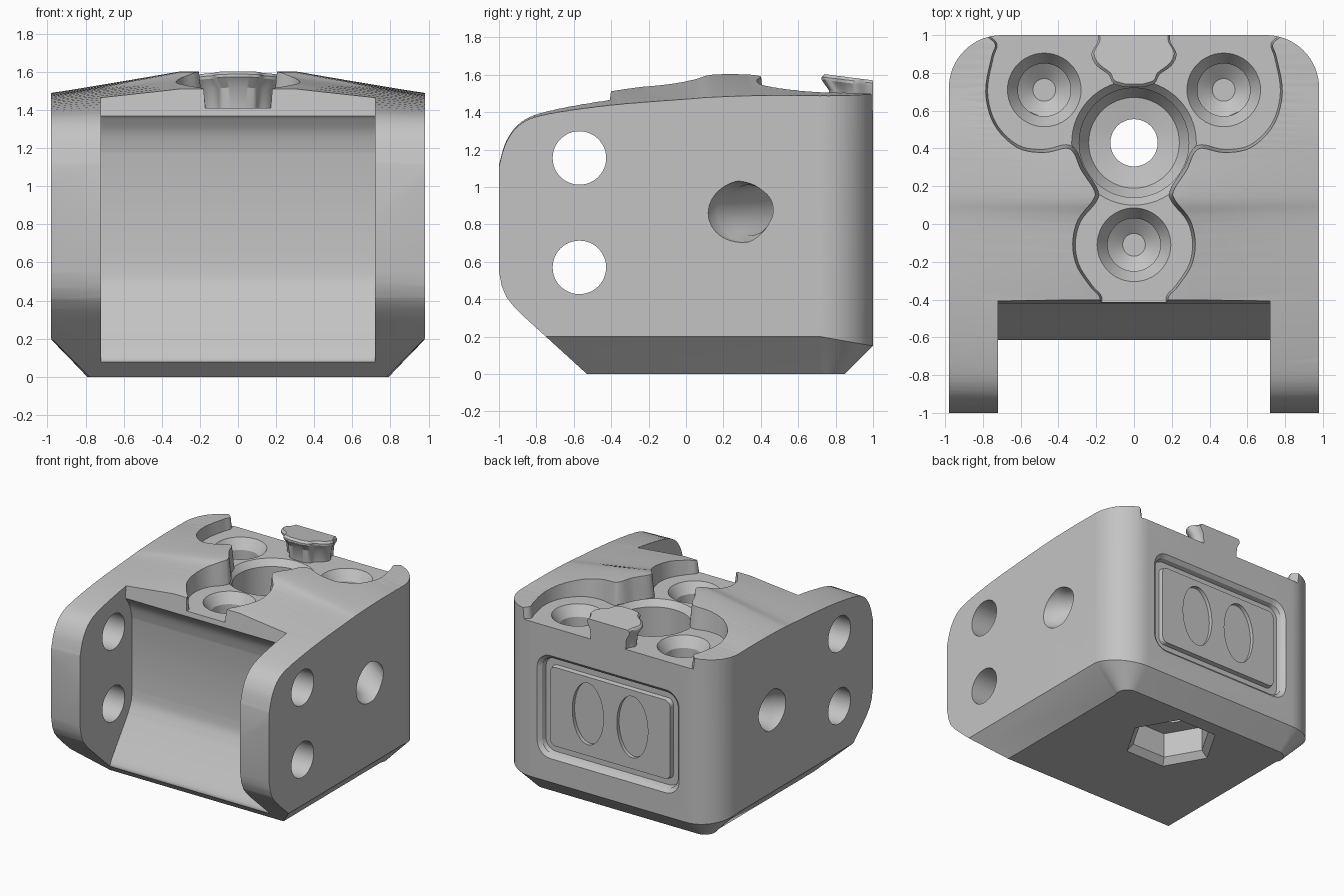
import bpy, bmesh, math
from mathutils import Vector

cube = bpy.data.objects.get("Cube")
if cube:
    bpy.data.objects.remove(cube, do_unlink=True)

grey = bpy.data.materials.new("plain grey")
grey.use_nodes = True
COLOUR = (0.55, 0.55, 0.55, 1)
grey.diffuse_color = COLOUR
grey.node_tree.nodes["Principled BSDF"].inputs["Base Color"].default_value = COLOUR


def loft(name, rings):
    """Closed solid through rings that share a point count."""
    bm = bmesh.new()
    rows = [[bm.verts.new(p) for p in ring] for ring in rings]
    n = len(rows[0])
    for a, b in zip(rows, rows[1:]):
        for i in range(n):
            j = (i + 1) % n
            bm.faces.new((a[i], a[j], b[j], b[i]))
    bm.faces.new(rows[0][::-1])
    bm.faces.new(rows[-1])
    bm.normal_update()
    bmesh.ops.triangulate(bm, faces=bm.faces[:])
    if bm.calc_volume(signed=True) < 0:
        bmesh.ops.reverse_faces(bm, faces=bm.faces[:])
    mesh = bpy.data.meshes.new(name)
    bm.to_mesh(mesh)
    bm.free()
    ob = bpy.data.objects.new(name, mesh)
    bpy.context.collection.objects.link(ob)
    return ob


def volume(mesh):
    bm = bmesh.new()
    bm.from_mesh(mesh)
    v = bm.calc_volume(signed=True)
    bm.free()
    return v


def combine(target, tool, operation="DIFFERENCE"):
    """Boolean that keeps the first solver result with a sensible volume."""
    for solver in ("MANIFOLD", "EXACT"):
        mod = target.modifiers.new("combine", "BOOLEAN")
        mod.operation, mod.object, mod.solver = operation, tool, solver
        mod.use_self = True
        graph = bpy.context.evaluated_depsgraph_get()
        mesh = bpy.data.meshes.new_from_object(target.evaluated_get(graph))
        target.modifiers.clear()
        change = volume(mesh) / volume(target.data)
        if 0.5 < change < 1.2 and abs(change - 1) > 0.00001:
            target.data = mesh
            break
    bpy.data.objects.remove(tool, do_unlink=True)


def spline(points, steps=5):
    """Smooth open curve through the points."""
    pts = [Vector(p) for p in points]
    out = []
    for i in range(len(pts) - 1):
        a, b, c, d = pts[max(i - 1, 0)], pts[i], pts[i + 1], pts[min(i + 2, len(pts) - 1)]
        for k in range(steps):
            t = k / steps
            out.append(0.5 * (2 * b + (c - a) * t + (2 * a - 5 * b + 4 * c - d) * t * t
                              + (3 * b - a - 3 * c + d) * t ** 3))
    return out + [pts[-1]]


def mirrored(half):
    return [(p[0], p[1]) for p in half] + [(-p[0], p[1]) for p in reversed(half)]


def bore(name, origin, direction, steps, sides=48):
    """Turned cutter; steps are (radius, distance along direction)."""
    turn = Vector(direction).to_track_quat("Z", "Y")
    circle = [(math.cos(math.tau * i / sides), math.sin(math.tau * i / sides)) for i in range(sides)]
    return loft(name, [[Vector(origin) + turn @ Vector((r * c, r * s, d)) for c, s in circle]
                       for r, d in steps])


def rounded(w, h, r, n=8):
    """Rounded rectangle from half sizes."""
    out = []
    for q, (sx, sy) in enumerate(((1, 1), (-1, 1), (-1, -1), (1, -1))):
        for k in range(n + 1):
            a = math.pi / 2 * (q + k / n)
            out.append((sx * (w - r) + r * math.cos(a), sy * (h - r) + r * math.sin(a)))
    return out


def back_plate(name, layers, cx=0, cz=0.76):
    """Solid on the back wall; layers are (outline, y)."""
    return loft(name, [[(cx + x, y, cz + z) for x, z in shape] for shape, y in layers])


# Block plan: rounded back corners and a chamfer around the base
def plan(level):
    ring = [(0.78 if level == 0 else 0.98, -1.2, (0, 0.2, 1.8)[level])]
    for k in range(17):
        a = math.pi / 2 * k / 16
        d = 0.2 - 0.05 * math.sin(a)
        r = 0.28 - (d if level == 0 else 0)
        ring.append((0.7 + r * math.cos(a), 0.72 + r * math.sin(a), (0, d, 1.8)[level]))
    return ring + [(-x, y, z) for x, y, z in reversed(ring)]


body = loft("mount_block", [plan(i) for i in range(3)])

# Side profile: sloped front foot, round nose and a roof that peaks in the middle
foot = [(1.2, -0.05), (-0.475, -0.05), (-0.87, 0.31), (-0.92, 0.36), (-0.96, 0.41),
        (-0.985, 0.47), (-1, 0.55)]
roof = spline([(-1, 1.13, 1.11), (-0.96, 1.26, 1.24), (-0.88, 1.36, 1.34), (-0.74, 1.43, 1.39),
               (-0.41, 1.51, 1.437), (0, 1.565, 1.47), (0.14, 1.6, 1.48), (0.37, 1.6, 1.488),
               (0.55, 1.585, 1.49), (0.75, 1.55, 1.488), (1, 1.53, 1.485), (1.2, 1.52, 1.484)])


def section(x):
    f = max(0, (abs(x) - 0.3) / 0.68)
    return [(x, y, z) for y, z in foot] + [(x, y, c + (s - c) * f) for y, c, s in roof]


combine(body, loft("profile", [section(x) for x in (-1.1, -0.3, 0.3, 1.1)]), "INTERSECT")

# Front channel between the two arms
channel = [(-1.3, 2), (-0.4, 2), (-0.4, 1.52), (-0.42, 1.37)]
for bend in ([(-0.41, 1.36), (-0.36, 1.28), (-0.33, 1.17)],
             [(-0.33, 0.6), (-0.345, 0.5), (-0.39, 0.41)],
             [(-0.55, 0.19), (-0.6, 0.12), (-0.615, 0.08), (-0.6, 0.03)]):
    channel += [(p.x, p.y) for p in spline(bend)]
channel.append((-1.3, 0.03))
combine(body, loft("channel", [[(x, y, z) for y, z in channel] for x in (-0.72, 0.72)]))

# Lobed pocket in the roof, with a slight draft on its wall
rim = mirrored(spline([(0.2, -0.46), (0.18, -0.39), (0.23, -0.33), (0.3, -0.22), (0.32, -0.1),
                       (0.29, 0.02), (0.21, 0.12), (0.2, 0.18), (0.27, 0.29), (0.31, 0.38),
                       (0.36, 0.41), (0.48, 0.385), (0.62, 0.41), (0.74, 0.53), (0.785, 0.7),
                       (0.755, 0.88), (0.735, 0.95), (0.78, 1), (0.82, 1.1)]))


def grown(ring, amount):
    out = []
    for i, p in enumerate(ring):
        t = (Vector(ring[(i + 1) % len(ring)]) - Vector(ring[i - 1])).normalized()
        out.append((p[0] + t.y * amount, p[1] - t.x * amount))
    return out


FLOOR = 1.41
combine(body, loft("pocket", [[(x, y, z) for x, y in grown(rim, g)]
                              for g, z in ((-0.01, FLOOR), (0.015, 1.65))]))

# Lug at the back of the pocket
lug = mirrored(spline([(0.19, 1), (0.195, 0.96), (0.225, 0.9), (0.2, 0.84), (0.135, 0.79),
                       (0.11, 0.745), (0.05, 0.725)], 4))


def lug_ring(scale, base, slope):
    return [(x * scale, 1 - (1 - y) * scale, base + slope * (1 - y)) for x, y in lug]


combine(body, loft("lug", [lug_ring(0.82, FLOOR - 0.02, 0), lug_ring(0.86, 1.49, 0.1),
                           lug_ring(1, 1.54, 0.12), lug_ring(1, 1.555, 0.12),
                           lug_ring(0.94, 1.57, 0.12)]), "UNION")

# Central bore, through hole and hexagonal nut seat underneath
DOWN, UP = (0, 0, -1), (0, 0, 1)
combine(body, bore("centre_bore", (0, 0.43, FLOOR), DOWN,
                   [(0.33, -0.01), (0.33, 0), (0.29, 0.05), (0.29, 0.86), (0.24, 0.94),
                    (0.125, 0.96), (0.125, 1.6)], 64))
combine(body, bore("nut_seat", (0, 0.43, 0), UP, [(0.37, -0.02), (0.3, 0.05), (0.3, 0.25)], 6))

# Three countersunk bolt holes
for x, y in ((-0.475, 0.71), (0.475, 0.71), (0, -0.11)):
    combine(body, bore("bolt_hole", (x, y, FLOOR), DOWN,
                       [(0.195, -0.01), (0.195, 0), (0.14, 0.08), (0.14, 0.62), (0.06, 0.68)]))

# Pin holes through both arms
for z in (0.57, 1.155):
    combine(body, bore("pin_hole", (-1.2, -0.57, z), (1, 0, 0), [(0.143, 0), (0.143, 2.4)]))

# Slanted side holes
for s in (-1, 1):
    combine(body, bore("side_hole", (s * 0.98, 0.31, 0.87), (-0.85 * s, 0.5, 0.1),
                       [(0.165, -0.2), (0.165, 0), (0.135, 0.06), (0.135, 0.6)]))

# Back panel: recessed frame, raised plate and two oval recesses
combine(body, back_plate("panel_recess", [(rounded(0.6, 0.38, 0.09), 0.94),
                                          (rounded(0.61, 0.39, 0.1), 0.975),
                                          (rounded(0.65, 0.43, 0.13), 1.01)]))
combine(body, back_plate("panel_plate", [(rounded(0.55, 0.33, 0.05), 0.92),
                                         (rounded(0.54, 0.32, 0.05), 0.975)]), "UNION")
oval = [(0.14 * math.cos(math.tau * i / 40), 0.25 * math.sin(math.tau * i / 40)) for i in range(40)]
for x in (-0.2, 0.2):
    combine(body, back_plate("oval_recess", [(oval, 0.945), (oval, 1.02)], x, 0.78))

# Finish
body.data.materials.clear()
body.data.materials.append(grey)
for face in body.data.polygons:
    face.material_index = 0
bpy.ops.object.select_all(action="DESELECT")
body.select_set(True)
bpy.context.view_layer.objects.active = body
bpy.ops.object.shade_smooth_by_angle(angle=math.radians(30))
